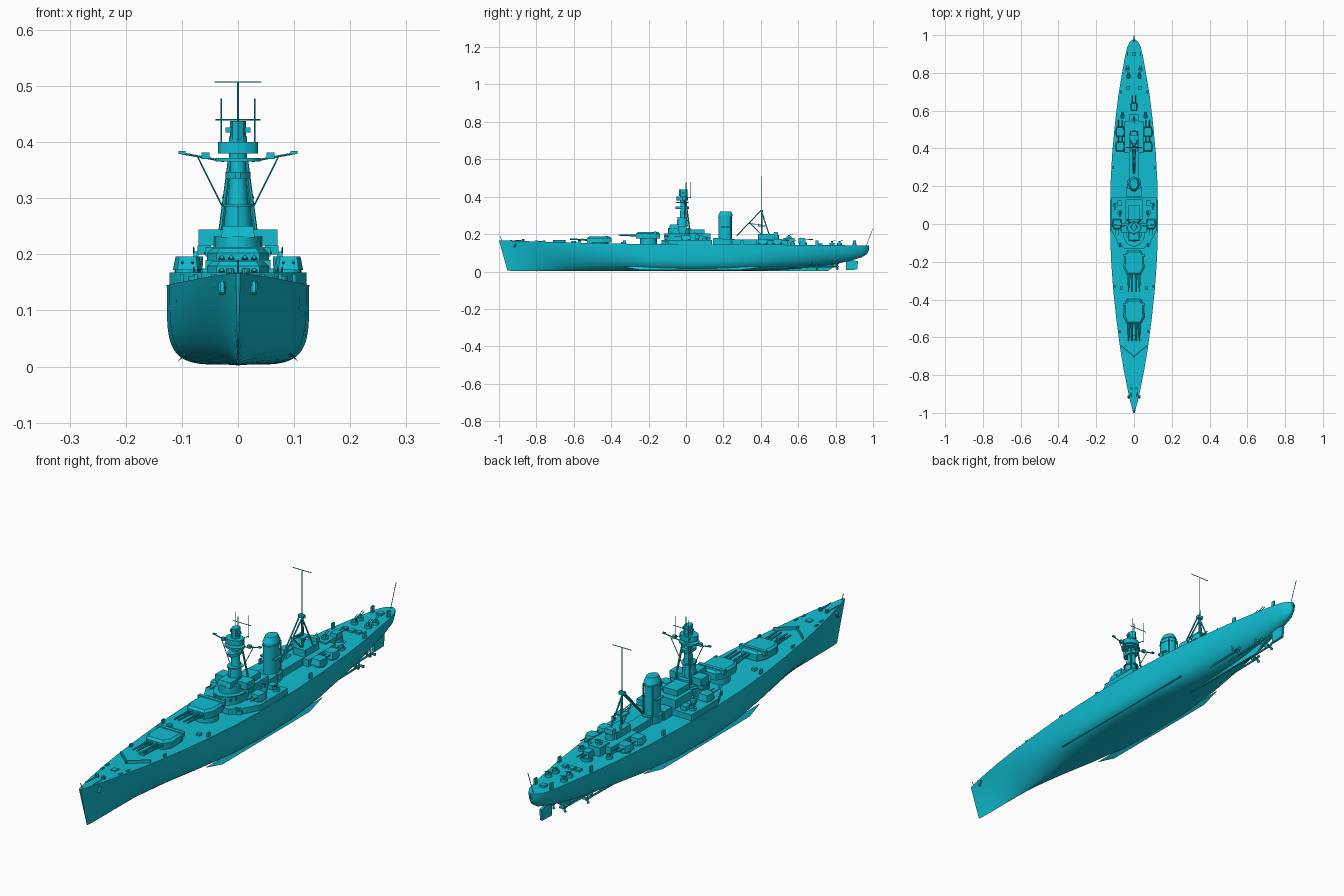
import bpy, bmesh, math
from mathutils import Vector

mat = bpy.data.materials.new("teal_paint")
mat.diffuse_color = (0.005, 0.52, 0.65, 1)


def make(name, bm):
    bmesh.ops.recalc_face_normals(bm, faces=bm.faces)
    me = bpy.data.meshes.new(name)
    bm.to_mesh(me)
    bm.free()
    me.materials.append(mat)
    ob = bpy.data.objects.new(name, me)
    bpy.context.collection.objects.link(ob)
    return ob


def loft(name, rings):
    """Closed solid through rings of equal point count."""
    bm = bmesh.new()
    vs = [[bm.verts.new(p) for p in r] for r in rings]
    n = len(vs[0])
    for a, b in zip(vs, vs[1:]):
        for i in range(n):
            j = (i + 1) % n
            bm.faces.new((a[i], a[j], b[j], b[i]))
    bm.faces.new(vs[0])
    bm.faces.new(vs[-1])
    return make(name, bm)


def prism(name, pts, z0, z1, taper=1.0):
    cx = sum(p[0] for p in pts) / len(pts)
    cy = sum(p[1] for p in pts) / len(pts)
    top = [(cx + (x - cx) * taper, cy + (y - cy) * taper, z1) for x, y in pts]
    return loft(name, [[(x, y, z0) for x, y in pts], top])


def box(name, x, y, hx, hy, z0, z1, taper=1.0):
    return prism(name, [(x - hx, y - hy), (x + hx, y - hy), (x + hx, y + hy), (x - hx, y + hy)], z0, z1, taper)


def oval(name, x, y, rx, ry, z0, z1, n=20, taper=1.0):
    ang = [2 * math.pi * i / n for i in range(n)]
    return prism(name, [(x + rx * math.cos(a), y + ry * math.sin(a)) for a in ang], z0, z1, taper)


def plate(name, x, half, yz):
    return loft(name, [[(x + s * half, y, z) for y, z in yz] for s in (-1, 1)])


def rod(name, a, b, r, r2=None, n=6):
    a, b = Vector(a), Vector(b)
    q = (b - a).to_track_quat('Z', 'Y')
    r2 = r if r2 is None else r2
    ring = lambda c, rad: [c + q @ Vector((rad * math.cos(2 * math.pi * i / n), rad * math.sin(2 * math.pi * i / n), 0)) for i in range(n)]
    return loft(name, [ring(a, r), ring(b, r2)])


# Hull: y, half beam, deck z, bottom z, section fullness
stations = [(-1.0, .004, .167, .006, 1), (-.95, .017, .165, .004, .9), (-.88, .033, .163, .003, .95),
            (-.78, .053, .16, .003, 1.1), (-.66, .073, .156, .003, 1.4), (-.5, .094, .152, .003, 2),
            (-.35, .11, .149, .003, 2.8), (-.18, .122, .146, .003, 4), (0, .127, .145, .003, 4.6),
            (.2, .125, .145, .003, 4.4), (.38, .115, .144, .004, 3.3), (.54, .1, .143, .011, 2.5),
            (.68, .083, .142, .022, 2.1), (.8, .063, .141, .04, 1.9), (.88, .049, .14, .058, 1.9),
            (.94, .035, .14, .076, 1.9), (.967, .02, .14, .093, 2), (.978, .004, .14, .115, 2)]
N = 12
rings = []
for y, w, zt, zb, n in stations:
    half = []
    for i in range(N + 1):
        a = math.pi / 2 * i / N
        s = 1 - math.cos(a) ** (2 / n) if i < N else 1.0
        yy = y + (.045 * (1 - s) if y == -1 else .012 * (1 - s) if y == -.95 else 0)
        half.append((w * math.sin(a) ** (2 / n), yy, zb + (zt - zb) * s))
    rings.append([(-x, yy, z) for x, yy, z in half[:0:-1]] + half)
loft("hull", rings)
plate("skeg", 0, .004, [(.35, .002), (.76, .004), (.83, .05), (.4, .02)])
plate("rudder", 0, .005, [(.855, .008), (.915, .01), (.92, .055), (.87, .065), (.855, .06)])

for s in (-1, 1):
    # Bilge keels, shafts and propellers
    loft("bilge_keel", [[(s * .09, y, .022), (s * .094, y, .026), (s * (.09 + d), y, .026 - d)]
                        for y, d in ((-.33, .003), (-.25, .017), (.3, .017), (.4, .003))])
    for x, y0, y1 in ((.05, .42, .69), (.025, .55, .8)):
        rod("propeller_shaft", (s * x, y0, .022), (s * x, y1, .026), .004)
        rod("shaft_strut", (s * x, y1 - .02, .026), (s * x * .6, y1 - .02, .06), .003)
        rod("shaft_strut", (s * x, y1 - .02, .026), (s * x * 1.2, y1 - .02, .06), .003)
        rod("propeller_hub", (s * x, y1, .026), (s * x, y1 + .018, .026), .006, .002, 8)
        for k in range(3):
            a = 2 * math.pi * k / 3
            rod("propeller_blade", (s * x, y1 + .006, .026),
                (s * x + .017 * math.cos(a), y1 + .01, .026 + .017 * math.sin(a)), .003, .006)
    # Foredeck gear
    plate("breakwater", s * .001, .001, [(-.71, .155), (-.7, .155), (-.7, .168), (-.71, .168)])
    loft("breakwater", [[(s * x, y, .154), (s * x, y + .006, .154), (s * x, y + .006, .168), (s * x, y, .168)]
                        for x, y in ((0, -.705), (.065, -.65))])
    oval("capstan", s * .014, -.87, .007, .007, .16, .175, 10)
    rod("anchor_chain", (s * .014, -.87, .165), (s * .018, -.94, .167), .002)
    rod("anchor", (s * .028, -.92, .13), (s * .029, -.91, .15), .006)
    for y, x in ((-.8, .04), (-.76, .045), (-.57, .075), (-.33, .1), (.7, .07), (.9, .035), (.3, .11)):
        box("bollard", s * x, y, .003, .008, .14, .165)


def main_turret(y, base, top):
    oval("barbette", 0, y, .046, .046, .13, base, 24)
    outline = [(-.038, y - .068), (.038, y - .068), (.055, y - .035), (.053, y + .03), (.036, y + .062),
               (-.036, y + .062), (-.053, y + .03), (-.055, y - .035)]
    prism("main_turret", outline, base, top - .008)
    prism("turret_roof", outline, top - .008, top, .85)
    box("rangefinder", 0, y + .035, .058, .007, top - .014, top + .003)
    z = (base + top) / 2 - .002
    for x in (-.029, -.012, .012, .029):
        rod("gun_sleeve", (x, y - .05, z), (x, y - .1, z + .002), .0065, .005, 10)
        rod("gun_barrel", (x, y - .1, z + .002), (x, y - .16, z + .004), .0045, .0035, 10)


main_turret(-.46, .154, .187)
main_turret(-.2, .176, .21)


def small_turret(x, y, z, d):
    """Secondary twin turret, d = -1 faces the bow."""
    oval("secondary_base", x, y, .022, .022, z - .02, z + .004, 16)
    prism("secondary_turret", [(x - .018, y + d * .027), (x + .018, y + d * .027), (x + .026, y + d * .005),
                               (x + .022, y - d * .026), (x - .022, y - d * .026), (x - .026, y + d * .005)],
          z + .004, z + .028, .82)
    for k in (-.009, .009):
        rod("secondary_gun", (x + k, y, z + .016), (x + k, y + d * .062, z + .019), .0028, .002)


def light_gun(x, y, z, d=-1):
    """Anti-aircraft mount in a low tub."""
    oval("gun_tub", x, y, .013, .013, z - .01, z + .006, 12)
    box("gun_mount", x, y, .005, .006, z + .006, z + .015, .7)
    for k in (-.004, .004):
        rod("light_gun", (x + k, y, z + .012), (x + k, y + d * .022, z + .022), .0013)


# Midship deckhouse and bridge blocks
prism("midship_deckhouse", [(-.05, -.13), (.05, -.13), (.085, -.1), (.122, -.03), (.122, .14), (-.122, .14),
                            (-.122, -.03), (-.085, -.1)], .14, .168)
oval("bridge_lower", 0, -.04, .055, .075, .168, .2, 20)
oval("bridge_deck", 0, -.04, .06, .08, .2, .204, 20)
oval("bridge_upper", 0, -.035, .044, .06, .204, .232, 16)
box("bridge_wings", 0, -.02, .07, .024, .216, .244)
box("bridge_wheelhouse", 0, -.05, .03, .04, .23, .25, .9)
box("bridge_aft_house", 0, .075, .045, .055, .168, .202)
box("bridge_aft_upper", 0, .06, .03, .04, .2, .225)
for i in range(7):
    a = math.radians(-150 + 20 * i)
    box("bridge_window", .053 * math.cos(a), -.04 + .074 * math.sin(a), .004, .004, .184, .193)

# Tower foremast with platforms and director
oval("tower_lower", 0, -.02, .026, .03, .24, .288, 12, .85)
oval("tower_trunk", 0, -.015, .018, .018, .285, .38, 12, .7)
oval("tower_platform", 0, -.02, .027, .032, .285, .29, 14)
oval("tower_platform", 0, -.02, .022, .036, .335, .347, 14)
oval("lookout_floor", 0, -.02, .04, .034, .365, .372, 16)
oval("lookout_house", 0, -.02, .036, .03, .38, .4, 12)
oval("director_base", 0, -.015, .016, .018, .372, .41, 12)
oval("director", 0, -.015, .014, .022, .405, .438, 8)
box("director_rangefinder", 0, -.015, .022, .005, .417, .426)
rod("foremast_topmast", (0, .0, .43), (0, .0, .475), .0018)
for s in (-1, 1):
    rod("tower_leg", (s * .034, .02, .22), (s * .014, 0, .37), .004)
    rod("yard", (s * .025, -.01, .366), (s * .106, -.005, .381), .0022)
    rod("yard_brace", (s * .028, -.01, .285), (s * .072, -.005, .374), .0015)
    box("signal_lamp", s * .058, -.01, .007, .006, .37, .381)
    box("yard_lamp", s * .1, -.005, .006, .004, .379, .384)
    rod("antenna_pole", (s * .03, .025, .39), (s * .03, .025, .478), .0014)
    rod("antenna_bracket", (s * .03, .025, .395), (s * .02, 0, .395), .0014)
    box("bridge_lookout", s * .06, -.02, .012, .016, .2, .216)
    # Midship secondary armament
    small_turret(s * .09, 0, .168, -1)
    light_gun(s * .075, .06, .19)
    oval("gun_pedestal", s * .075, .06, .01, .01, .168, .182, 10)
    light_gun(s * .1, .1, .172)
    box("deck_locker", s * .075, .11, .012, .015, .168, .185)
    light_gun(s * .075, -.1, .155)
    box("deck_vent", s * .065, -.34, .008, .008, .14, .158)
rod("cross_yard", (-.04, .025, .44), (.04, .025, .44), .0013)

# Funnel
oval("funnel_base", 0, .21, .036, .05, .14, .175, 20)
oval("funnel", 0, .21, .027, .037, .17, .3, 24)
oval("funnel_band", 0, .21, .029, .039, .285, .291, 24)
oval("funnel_cap", 0, .212, .029, .039, .3, .322, 24, .72)
for s in (-1, 1):
    rod("steam_pipe", (s * .022, .24, .17), (s * .022, .24, .295), .003)
    box("funnel_platform", s * .027, .21, .008, .022, .235, .24)
box("funnel_house", 0, .17, .04, .025, .14, .18)

# Aft deckhouses
box("boat_deck_spine", 0, .32, .024, .09, .14, .172)
box("aft_house", 0, .46, .05, .085, .14, .172)
box("aft_house_upper", 0, .43, .026, .045, .172, .2)
oval("aft_director_base", 0, .48, .018, .018, .172, .195, 14)
box("aft_director", 0, .48, .02, .012, .195, .212, .85)
box("aft_end_house", 0, .55, .025, .03, .14, .178)
light_gun(0, .55, .18, 1)
oval("aft_mount_base", 0, .625, .022, .022, .14, .155, 14)
box("aft_mount", 0, .62, .016, .02, .153, .178, .85)
for s in (-1, 1):
    rod("aft_mount_gun", (s * .007, .62, .168), (s * .007, .68, .172), .0025)
    small_turret(s * .073, .41, .147, 1)
    small_turret(s * .073, .488, .147, 1)
    for y, x in ((.82, .034), (.78, .03), (.57, .06)):
        light_gun(s * x, y, .147, 1)
    box("deck_hatch", s * .03, .72, .009, .009, .14, .15)

# Aft mast, radar yard and boat crane
rod("main_mast", (0, .405, .18), (0, .405, .33), .005, .004, 8)
rod("main_topmast", (0, .405, .33), (0, .405, .507), .0022, .0014)
rod("radar_yard", (-.042, .405, .507), (.042, .405, .507), .0014)
box("searchlight_platform", 0, .405, .02, .02, .24, .246)
for s in (-1, 1):
    rod("mast_leg", (s * .024, .45, .18), (0, .408, .31), .003)
    rod("crane_jib", (s * .007, .4, .325), (s * .003, .27, .19), .0032)
    rod("crane_stay", (s * .004, .4, .25), (s * .005, .335, .257), .002)
rod("crane_support", (0, .4, .2), (0, .34, .262), .003)
box("crane_head", 0, .403, .012, .008, .318, .33)

# Flagstaffs, deck clutter
rod("jackstaff", (0, -.985, .165), (0, -.995, .19), .0014)
rod("ensign_staff", (0, .965, .14), (0, .999, .23), .0014)
for y in (-.78, -.6, .72, .9):
    box("hatch", 0, y, .011, .011, .138, .164 if y < 0 else .149)

bpy.ops.object.select_all(action='SELECT')
bpy.context.view_layer.objects.active = bpy.data.objects["hull"]
bpy.ops.object.shade_smooth_by_angle(angle=math.radians(32))
